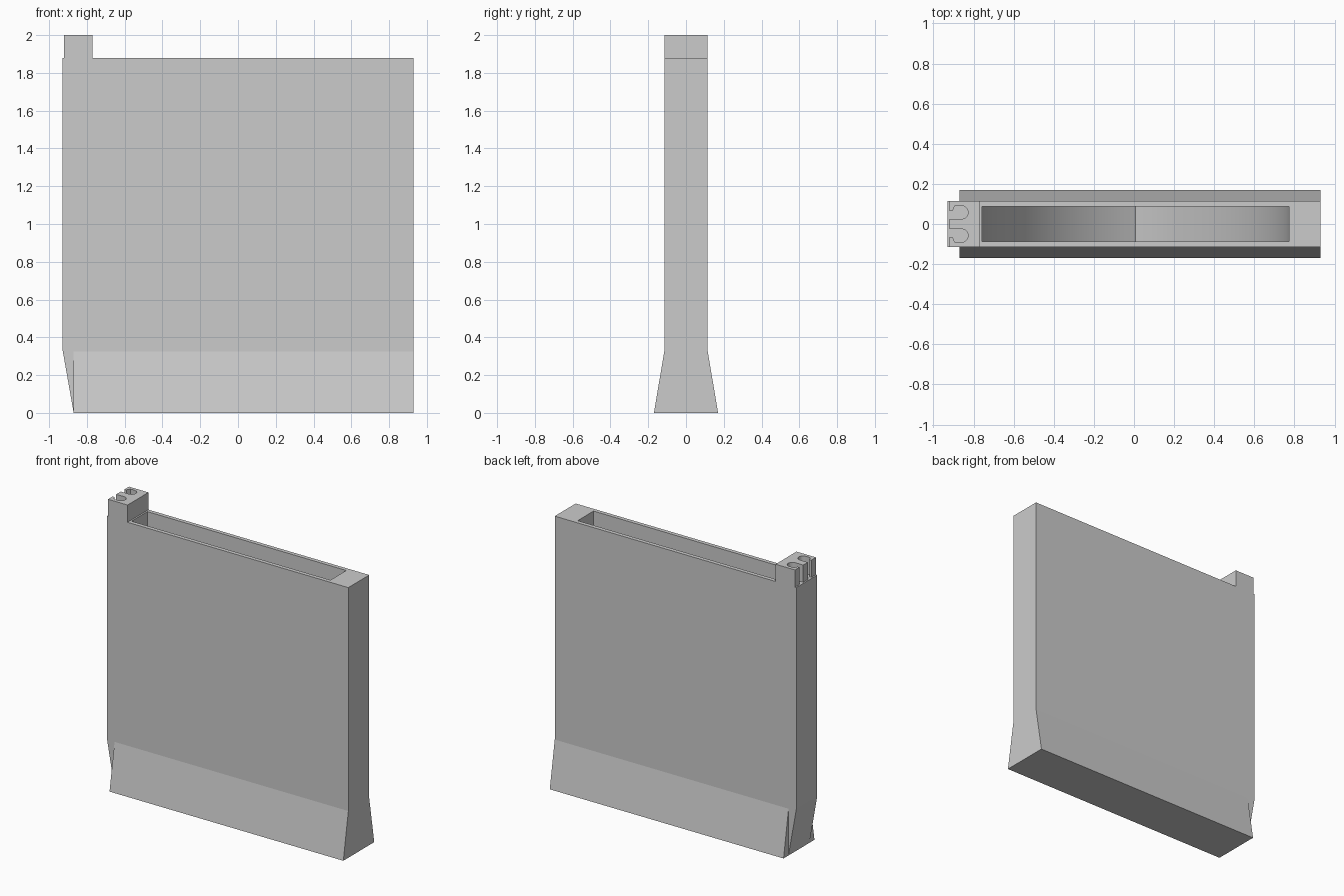
import bpy, bmesh, math
from mathutils import Vector

if "Cube" in bpy.data.objects:
    bpy.data.objects.remove(bpy.data.objects["Cube"])


def prism(name, pts, to3d, direction):
    """Extrude a closed 2D outline into a solid object."""
    bm = bmesh.new()
    face = bm.faces.new([bm.verts.new(to3d(a, b)) for a, b in pts])
    ext = bmesh.ops.extrude_face_region(bm, geom=[face])
    moved = [g for g in ext["geom"] if isinstance(g, bmesh.types.BMVert)]
    bmesh.ops.translate(bm, verts=moved, vec=Vector(direction))
    bmesh.ops.recalc_face_normals(bm, faces=bm.faces)
    mesh = bpy.data.meshes.new(name)
    bm.to_mesh(mesh)
    bm.free()
    ob = bpy.data.objects.new(name, mesh)
    bpy.context.collection.objects.link(ob)
    return ob


def boolean(target, tool, operation):
    """Apply a boolean and discard the tool object."""
    tool.hide_render = True
    mod = target.modifiers.new(operation.lower(), "BOOLEAN")
    mod.operation, mod.object, mod.solver = operation, tool, "EXACT"
    bpy.context.view_layer.objects.active = target
    bpy.ops.object.modifier_apply(modifier=mod.name)
    bpy.data.objects.remove(tool)


HALF, TOP, FLARE_Z = 0.115, 1.88, 0.325

# Slim body with a tapered lower left edge
body = prism("body", [(-0.87, 0), (0.93, 0), (0.93, TOP), (-0.93, TOP), (-0.93, 0.34)],
             lambda x, z: (x, -HALF, z), (0, 2 * HALF, 0))

# Flared foot on the front and back
foot = prism("foot", [(-0.17, 0), (0.17, 0), (HALF, FLARE_Z), (-HALF, FLARE_Z)],
             lambda y, z: (-0.87, y, z), (1.80, 0, 0))
boolean(body, foot, "UNION")

# Deep pocket whose floor is a pointed arch turned upside down
CX, W, SPRING, N = 0.007, 0.766, 1.82, 20
arc = []
for i in range(N + 1):
    t = math.radians(60) * i / N
    arc.append((W - 2 * W * (1 - math.cos(t)), SPRING - 2 * W * math.sin(t)))
right = [(CX + x, z) for x, z in arc]
left = [(CX - x, z) for x, z in reversed(arc[:-1])]
pocket = prism("pocket_cutter", [(CX + W, 2.1)] + right + left + [(CX - W, 2.1)],
               lambda x, z: (x, -0.087, z), (0, 0.174, 0))
boolean(body, pocket, "DIFFERENCE")

# Connector block with two hooked slots open to the left
slot = [(-0.92, 0.025), (-0.86, 0.025)]
slot += [(-0.86 + 0.033 * math.cos(a), 0.058 + 0.033 * math.sin(a))
         for a in [math.radians(-75 + 15 * i) for i in range(11)]]
slot += [(-0.86, 0.091), (-0.893, 0.091), (-0.905, 0.065), (-0.92, 0.065)]
outline = [(-0.92, -HALF), (-0.92, HALF), (-0.77, HALF), (-0.77, -HALF)]
mirrored = [(x, -y) for x, y in reversed(slot)]
outline = outline[:1] + mirrored + slot + outline[1:]
connector = prism("connector_block", outline, lambda x, y: (x, y, TOP), (0, 0, 0.12))

# Smooth curves, crisp edges
for ob in (body, connector):
    bpy.ops.object.select_all(action="DESELECT")
    ob.select_set(True)
    bpy.context.view_layer.objects.active = ob
    bpy.ops.object.shade_smooth_by_angle(angle=math.radians(8))
